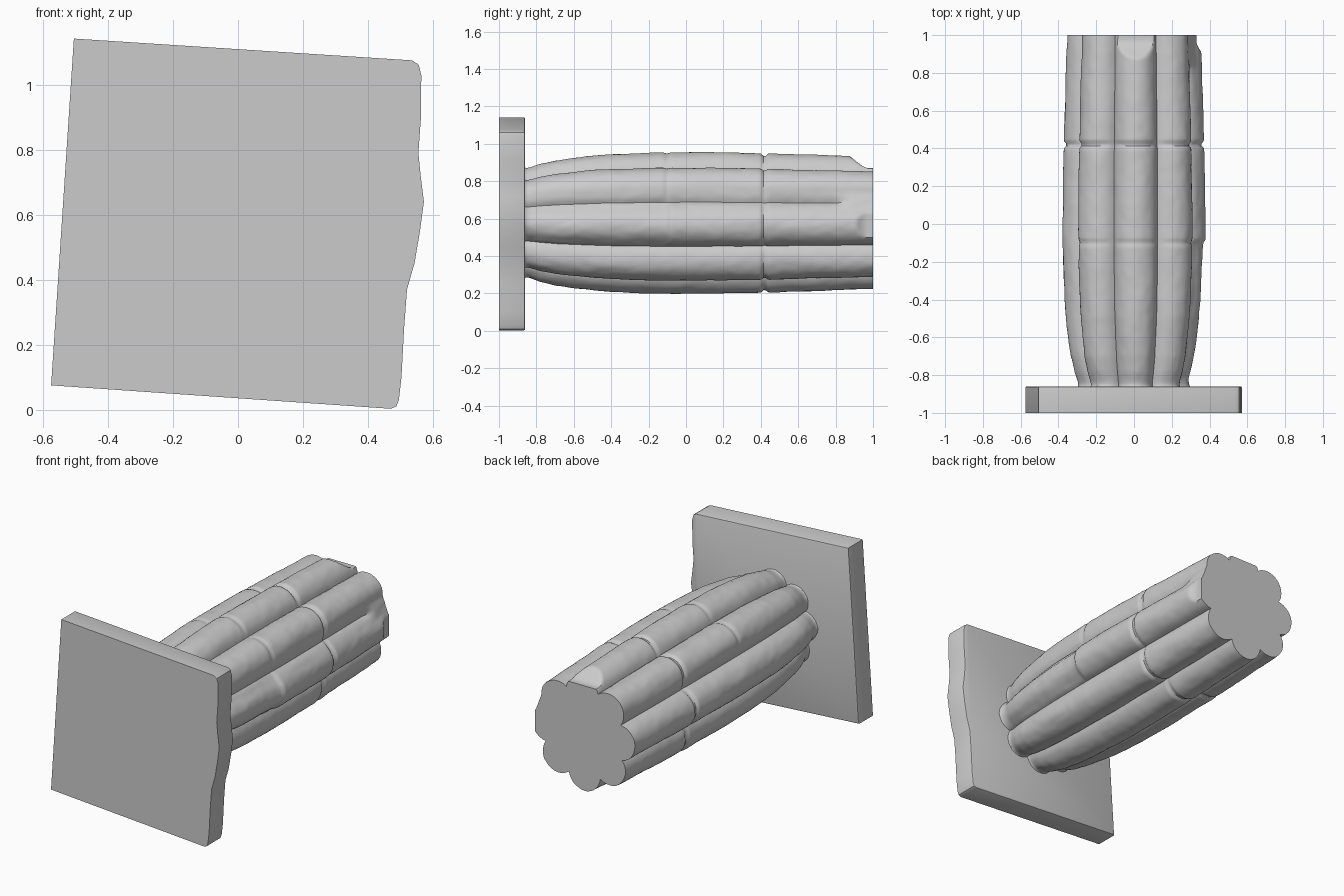
import bpy, bmesh
from math import sin, cos, pi, sqrt, radians, exp
from mathutils import Vector, noise

if "Cube" in bpy.data.objects:
    bpy.data.objects.remove(bpy.data.objects["Cube"])

SEG, RINGS = 160, 150
CZ = 0.577                      # height of the column axis
TILT = radians(-2)              # slight turn of the lobes


def finish(name, bm, angle):
    bmesh.ops.recalc_face_normals(bm, faces=bm.faces)
    me = bpy.data.meshes.new(name)
    bm.to_mesh(me)
    bm.free()
    ob = bpy.data.objects.new(name, me)
    bpy.context.collection.objects.link(ob)
    bpy.ops.object.select_all(action='DESELECT')
    ob.select_set(True)
    bpy.context.view_layer.objects.active = ob
    bpy.ops.object.shade_smooth_by_angle(angle=radians(angle))
    return ob


def interp(pts, t):
    for (a, u), (b, v) in zip(pts, pts[1:]):
        if t <= b:
            return u + (v - u) * max(0, t - a) / (b - a)
    return pts[-1][1]


def smooth(a, b, t):
    t = min(1, max(0, (t - a) / (b - a)))
    return t * t * (3 - 2 * t)


# Base slab: worn outline extruded along y
outline = [(-.505, 1.142), (.535, 1.075), (.556, 1.062), (.564, 1.03), (.563, .9),
           (.555, .79), (.562, .72), (.572, .64), (.56, .55), (.543, .45), (.52, .37),
           (.511, .25), (.503, .1), (.495, .03), (.487, .01), (.47, .003),
           (-.575, .075)]
bm = bmesh.new()
front = bm.faces.new([bm.verts.new((x, -1, z)) for x, z in outline])
ext = bmesh.ops.extrude_face_region(bm, geom=[front], use_keep_orig=True)
back = [v for v in ext['geom'] if isinstance(v, bmesh.types.BMVert)]
bmesh.ops.translate(bm, verts=back, vec=(0, .14, 0))
rim = [e for e in bm.edges if all(v.co.y > -.9 for v in e.verts)]
bmesh.ops.bevel(bm, geom=rim, offset=.008, segments=2, profile=.5, affect='EDGES')
finish("base_slab", bm, 30)

# Column: eight bundled round stems, swelling then narrowing along y
swell = [(-.87, .305), (-.855, .292), (-.83, .297), (-.78, .315), (-.7, .334),
         (-.6, .348), (-.5, .36), (-.4, .368), (-.25, .374), (-.1, .378), (.1, .378), (.35, .374),
         (.6, .366), (.85, .358), (1, .352)]
D, RHO = .69, .31               # stem circle centre and radius, relative


def radius(th, y):
    a = th - TILT
    step = pi / 4
    phi = a - round(a / step) * step
    k = D * cos(phi) + sqrt(max(0, RHO**2 - (D * sin(phi))**2))
    lobe = round(a / step) % 8
    # worn, filled groove between the right and upper right stems
    if 0 <= a <= step:
        chord = cos(step / 2) / cos(a - step / 2)
        fill = .3 + .7 * smooth(.78, .9, y)
        k += max(0, chord - k) * fill
    r = interp(swell, y) * k
    # ring joint and shorter joint on the upper stems
    crest = smooth(.80, .93, k)
    r -= .016 * exp(-((y - .42) / .012)**2) * (.35 + .65 * crest)
    if lobe in (0, 1, 2, 3):
        r -= .008 * exp(-((y + .1) / .012)**2) * crest
    # chipped stem on the right side
    if lobe == 0:
        r -= .016 * smooth(-.08, -.13, y) * smooth(-.87, -.8, y) * crest
    p = Vector((cos(th) * 3, y * 4, sin(th) * 3))
    return r + .004 * noise.noise(p * 1.3) + .002 * noise.noise(p * 4)


bm = bmesh.new()
rings = []
for i in range(RINGS + 1):
    y = -.87 + 1.87 * i / RINGS
    top = .96 - .09 * smooth(.82, .98, y)       # worn upper end
    side = .39 - .06 * smooth(.84, .97, y)      # worn right end
    ring = []
    for j in range(SEG):
        th = TILT + 2 * pi * j / SEG
        r = radius(th, y)
        ring.append(bm.verts.new((min(r * cos(th), side), y,
                                  min(CZ + r * sin(th), top))))
    rings.append(ring)
for a, b in zip(rings, rings[1:]):
    for j in range(SEG):
        n = (j + 1) % SEG
        bm.faces.new((a[j], a[n], b[n], b[j]))
bm.faces.new(rings[0])
bm.faces.new(rings[-1])
finish("bundled_column", bm, 40)
